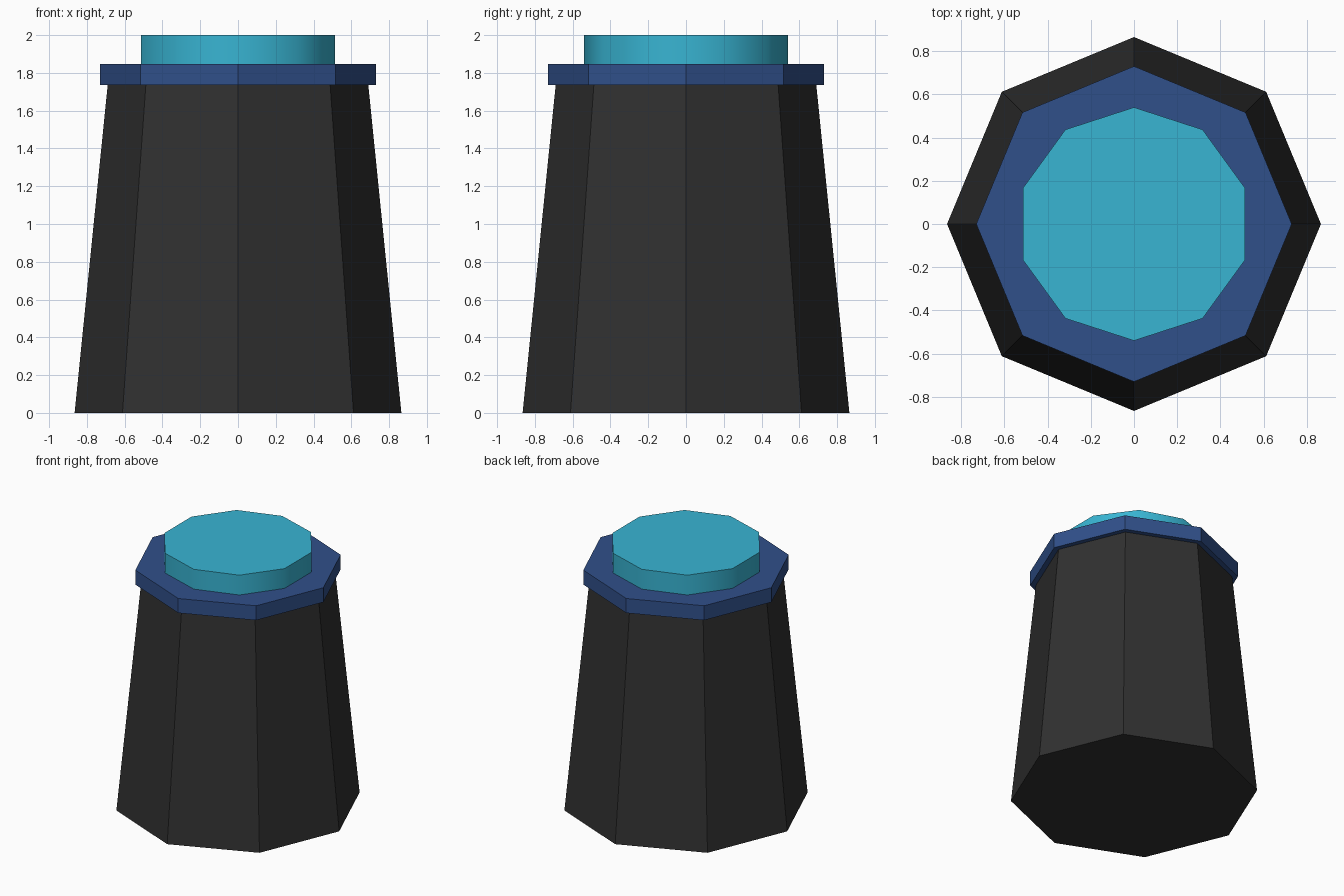
import bpy, bmesh, math

if "Cube" in bpy.data.objects:
    bpy.data.objects.remove(bpy.data.objects["Cube"])


def material(name, rgb):
    m = bpy.data.materials.new(name)
    m.diffuse_color = (*rgb, 1.0)
    m.use_nodes = True
    m.node_tree.nodes["Principled BSDF"].inputs["Base Color"].default_value = m.diffuse_color
    return m


def prism(name, sides, r_bottom, r_top, z0, z1, mat, smooth_sides=False):
    """Closed tapered prism with one corner pointing along +y."""
    bm = bmesh.new()
    rings = []
    for r, z in ((r_bottom, z0), (r_top, z1)):
        rings.append([bm.verts.new((r * math.sin(2 * math.pi * i / sides),
                                    r * math.cos(2 * math.pi * i / sides), z))
                      for i in range(sides)])
    low, high = rings
    bm.faces.new(low)
    bm.faces.new(high)
    for i in range(sides):
        j = (i + 1) % sides
        f = bm.faces.new((low[i], low[j], high[j], high[i]))
        f.smooth = smooth_sides
    bmesh.ops.recalc_face_normals(bm, faces=bm.faces)
    if smooth_sides:  # keep the rims sharp
        for e in bm.edges:
            e.smooth = e.calc_face_angle() < math.radians(60)
    mesh = bpy.data.meshes.new(name)
    bm.to_mesh(mesh)
    bm.free()
    mesh.materials.append(mat)
    ob = bpy.data.objects.new(name, mesh)
    bpy.context.collection.objects.link(ob)
    return ob


charcoal = material("charcoal", (0.03, 0.03, 0.03))
navy = material("navy blue", (0.03, 0.08, 0.255))
cyan = material("cyan", (0.04, 0.46, 0.65))

# Tapered octagonal body
prism("body", 8, 0.865, 0.69, 0.0, 1.735, charcoal)
# Octagonal collar band
prism("collar", 8, 0.73, 0.73, 1.735, 1.847, navy)
# Ten-sided cap with smooth-shaded wall
prism("cap", 10, 0.54, 0.54, 1.847, 2.0, cyan, smooth_sides=True)
